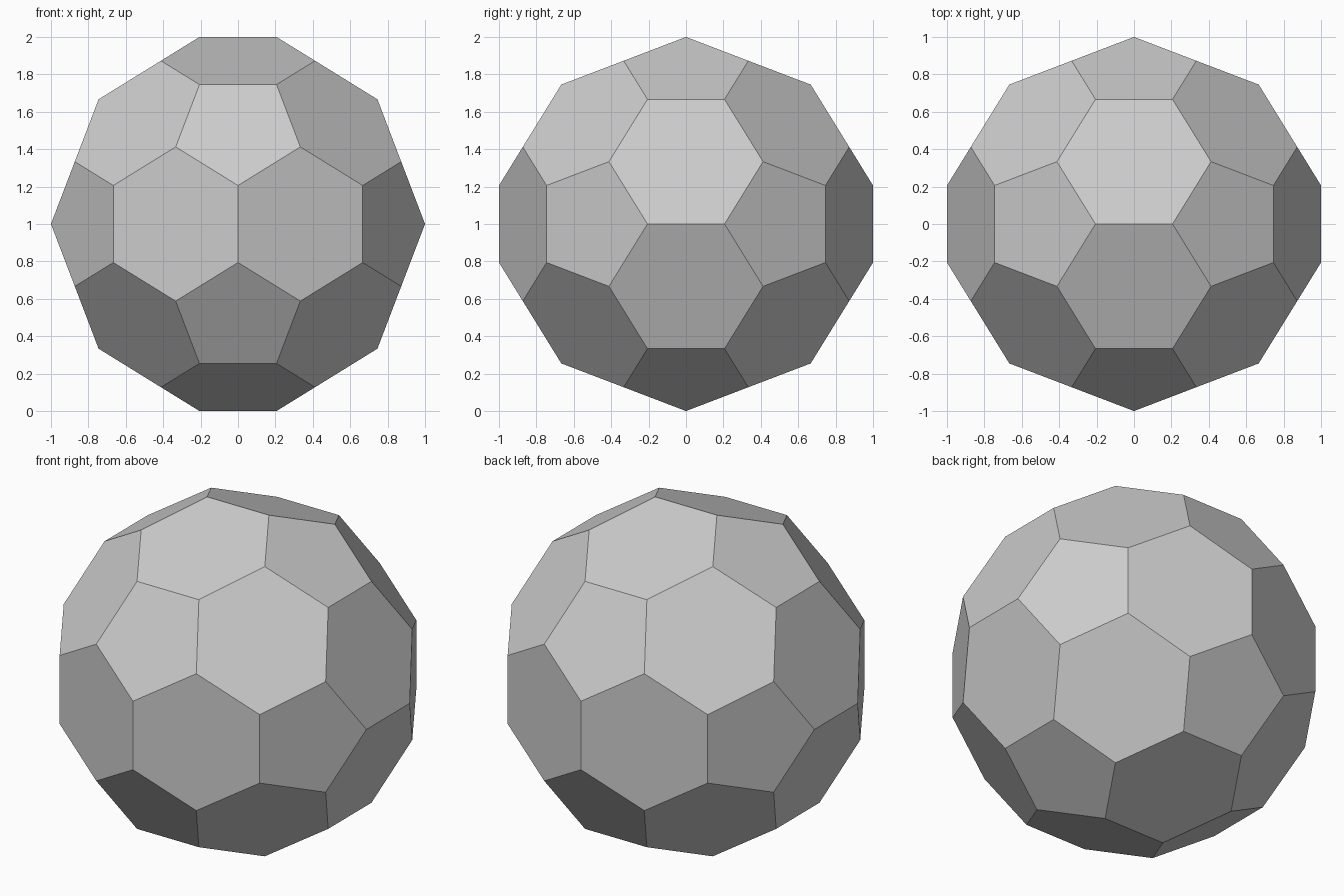
import bpy, bmesh, math
from itertools import product

if "Cube" in bpy.data.objects:
    bpy.data.objects.remove(bpy.data.objects["Cube"])

PHI = (1 + math.sqrt(5)) / 2
R = 3 * PHI  # half extent before scaling to 1

# corner points: sign changes and cyclic permutations of three base triples
points = set()
for base in ((1, 0, 3 * PHI), (2 + PHI, 1, 2 * PHI), (2, PHI, 2 * PHI + 1)):
    for signs in product((1, -1), repeat=3):
        p = [s * c / R for s, c in zip(signs, base)]
        for k in range(3):
            q = p[k:] + p[:k]
            points.add(tuple(round(c, 7) + 0.0 for c in q))

# hull of the corners, coplanar triangles merged into pentagons and hexagons
bm = bmesh.new()
for x, y, z in sorted(points):
    bm.verts.new((x, y, z + 1))
bmesh.ops.convex_hull(bm, input=bm.verts[:])
bmesh.ops.dissolve_limit(bm, angle_limit=math.radians(2),
                         verts=bm.verts[:], edges=bm.edges[:])
bmesh.ops.recalc_face_normals(bm, faces=bm.faces[:])

# faceted ball
mesh = bpy.data.meshes.new("faceted_ball")
bm.to_mesh(mesh)
bm.free()
ball = bpy.data.objects.new("faceted_ball", mesh)
bpy.context.collection.objects.link(ball)
